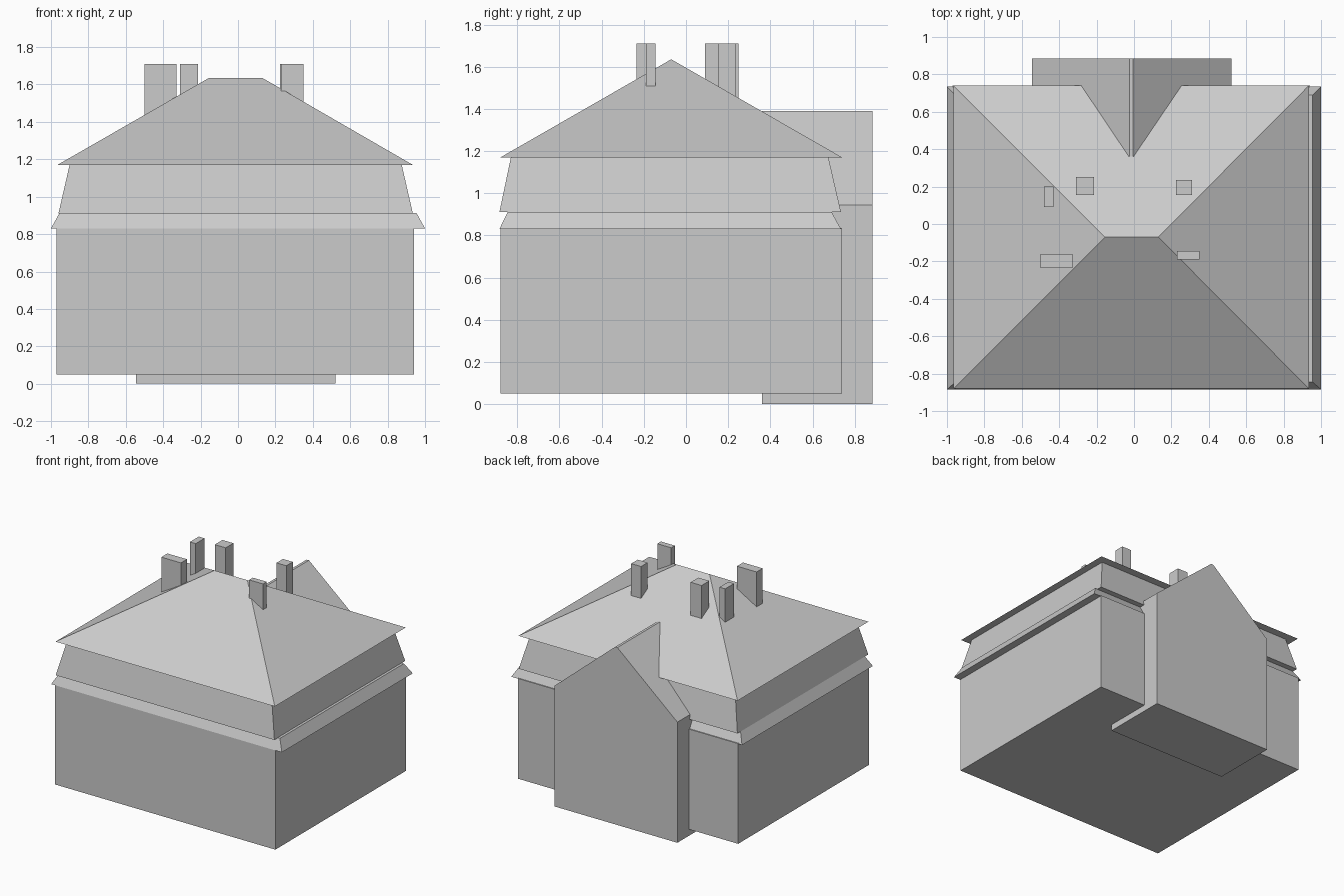
import bpy
import bmesh

cube = bpy.data.objects.get("Cube")
if cube:
    bpy.data.objects.remove(cube, do_unlink=True)

grey = bpy.data.materials.new("plain grey")
grey.use_nodes = True
colour = (0.6, 0.6, 0.6, 1)
grey.diffuse_color = colour
grey.node_tree.nodes["Principled BSDF"].inputs["Base Color"].default_value = colour


def loft(name, lower, upper):
    """Closed solid between two matching rings of points."""
    bm = bmesh.new()
    a = [bm.verts.new(p) for p in lower]
    b = [bm.verts.new(p) for p in upper]
    n = len(a)
    bm.faces.new(a[::-1])
    bm.faces.new(b)
    for i in range(n):
        j = (i + 1) % n
        bm.faces.new((a[i], a[j], b[j], b[i]))
    # A ridge ring has zero depth, so its coincident corners are welded
    bmesh.ops.remove_doubles(bm, verts=bm.verts, dist=0.0001)
    bmesh.ops.recalc_face_normals(bm, faces=bm.faces)
    mesh = bpy.data.meshes.new(name)
    bm.to_mesh(mesh)
    bm.free()
    mesh.materials.append(grey)
    ob = bpy.data.objects.new(name, mesh)
    bpy.context.collection.objects.link(ob)
    return ob


def ring(x0, x1, y0, y1, z):
    return [(x0, y0, z), (x1, y0, z), (x1, y1, z), (x0, y1, z)]


# Main walls
loft("main_walls", ring(-0.97, 0.94, -0.88, 0.74, 0.05),
     ring(-0.97, 0.94, -0.88, 0.74, 0.835))

# Flared ledge above the walls
loft("ledge", ring(-1.0, 1.0, -0.885, 0.735, 0.83),
     ring(-0.955, 0.955, -0.845, 0.69, 0.912))

# Sloping upper storey
loft("upper_storey", ring(-0.96, 0.935, -0.885, 0.735, 0.91),
     ring(-0.9, 0.875, -0.83, 0.675, 1.172))


# Hipped main roof: a triangle or trapezium on each side of a short ridge
def hipped_roof(name, eave, left, right, y, z):
    bm = bmesh.new()
    a, b, c, d = [bm.verts.new(p) for p in eave]
    l, r = bm.verts.new((left, y, z)), bm.verts.new((right, y, z))
    for f in ((d, c, b, a), (a, b, r, l), (b, c, r), (c, d, l, r), (d, a, l)):
        bm.faces.new(f)
    mesh = bpy.data.meshes.new(name)
    bm.to_mesh(mesh)
    bm.free()
    mesh.materials.append(grey)
    bpy.context.collection.objects.link(bpy.data.objects.new(name, mesh))


hipped_roof("main_roof", ring(-0.965, 0.935, -0.88, 0.74, 1.17),
            -0.155, 0.13, -0.07, 1.635)

# Gabled rear wing
gable = [(-0.545, 0), (0.52, 0), (0.52, 0.945), (-0.005, 1.39),
         (-0.025, 1.39), (-0.545, 0.945)]
loft("rear_wing", [(x, 0.36, z) for x, z in gable],
     [(x, 0.885, z) for x, z in gable])

# Chimneys
chimneys = {
    "front_right_chimney": (-0.5, -0.33, -0.235, -0.16),
    "side_right_chimney": (-0.48, -0.43, 0.09, 0.2),
    "back_right_chimney": (-0.31, -0.215, 0.155, 0.25),
    "back_left_chimney": (0.225, 0.31, 0.155, 0.235),
    "front_left_chimney": (0.23, 0.35, -0.19, -0.145),
}
for name, plan in chimneys.items():
    loft(name, ring(*plan, 1.3), ring(*plan, 1.71))
